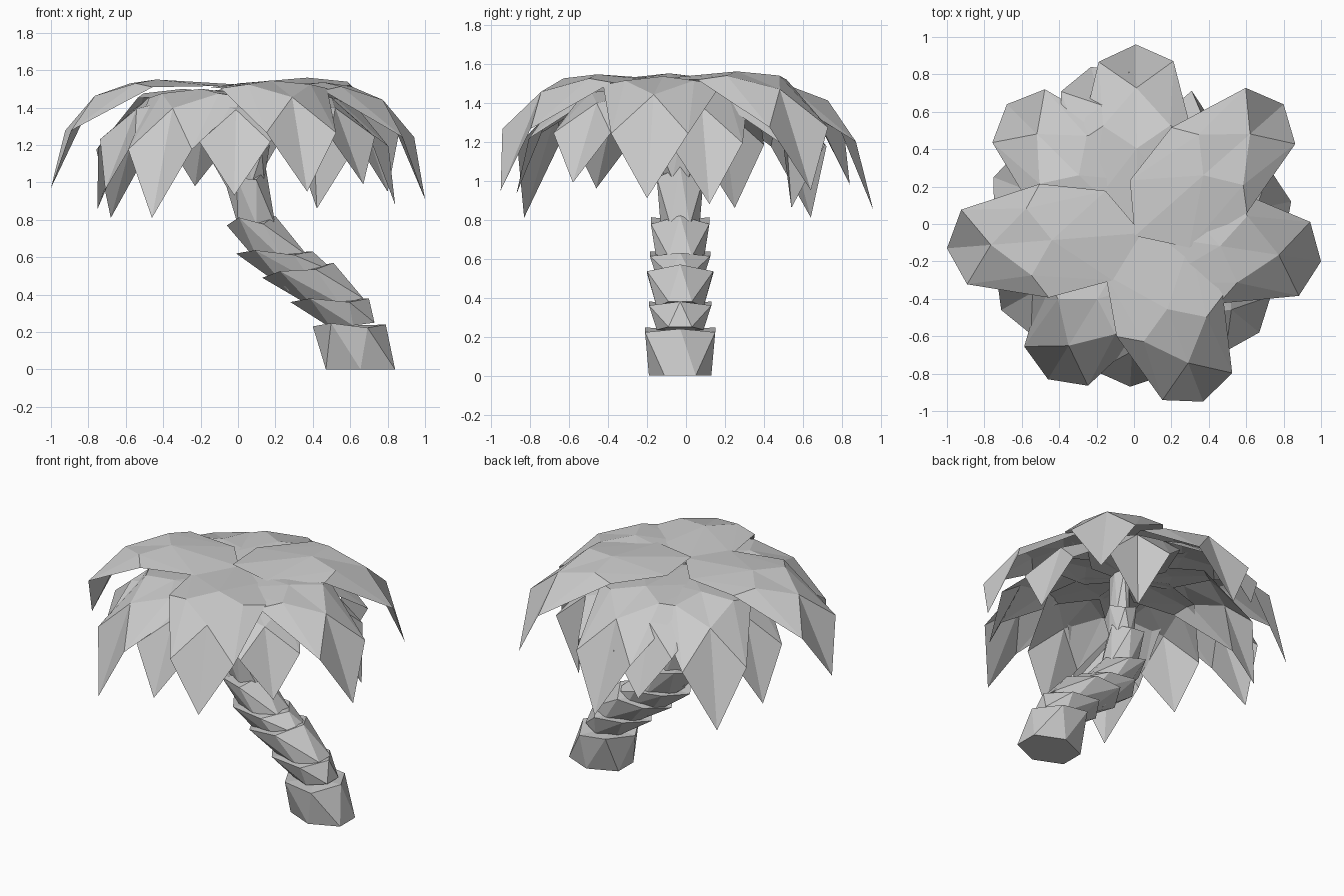
import bpy, bmesh, math
from mathutils import Vector

cube = bpy.data.objects.get("Cube")
if cube:
    bpy.data.objects.remove(cube, do_unlink=True)

grey = bpy.data.materials.new("light_grey")
grey.use_nodes = True
GREY = (0.6, 0.6, 0.6, 1)
grey.diffuse_color = GREY
grey.node_tree.nodes["Principled BSDF"].inputs["Base Color"].default_value = GREY


def finish(name, bm, closed):
    if closed:
        bmesh.ops.recalc_face_normals(bm, faces=bm.faces)
    mesh = bpy.data.meshes.new(name)
    bm.to_mesh(mesh)
    bm.free()
    mesh.materials.append(grey)
    ob = bpy.data.objects.new(name, mesh)
    bpy.context.collection.objects.link(ob)


# One leaf: drooping shield shape (along, across, fraction of droop)
SPINE = {"root": (-0.02, 0, 0.05), "ridge": (0.45, 0, 0.0),
         "bend": (0.77, 0, 0.15), "tip": (1, 0, 1)}
SIDE = {"base": (0.15, 0.24, 0.06), "mid": (0.57, 0.18, 0.035),
        "wide": (0.49, 0.305, 0.07), "shoulder": (0.91, 0.20, 0.47)}
PANELS = [("root", "ridge", "base"), ("base", "ridge", "mid"),
          ("ridge", "bend", "mid"), ("base", "mid", "wide"),
          ("wide", "mid", "shoulder"), ("mid", "bend", "shoulder"),
          ("bend", "tip", "shoulder")]
CROWN = Vector((0.02, -0.05, 0))


def leaf(name, tip, top, width=1.0, curl=0.0):
    tip = Vector(tip)
    along = Vector((tip.x, tip.y, 0)) - CROWN
    across = Vector((-along.y, along.x, 0)).normalized() * width
    droop = Vector((0, 0, top - tip.z))
    origin = CROWN + Vector((0, 0, top))
    bm = bmesh.new()

    def point(u, w, d):
        return bm.verts.new(origin + along * u + across * w - droop * d)

    spine = {k: point(*p) for k, p in SPINE.items()}
    spine["tip"].co -= along * curl
    for s in (1, -1):
        verts = dict(spine)
        verts.update({k: point(u, w * s, d) for k, (u, w, d) in SIDE.items()})
        for panel in PANELS:
            bm.faces.new([verts[k] for k in panel][::s])
    finish(name, bm, False)


# Upper crown: tip position and height of the leaf top
UPPER = [((-1.0, -0.13, 0.97), 1.55), ((0.37, -0.95, 0.95), 1.545),
         ((1.0, -0.2, 0.91), 1.535), ((0.80, 0.64, 0.95), 1.56),
         ((0.01, 0.96, 0.85), 1.51), ((-0.68, 0.64, 0.81), 1.50),
         ((-0.46, -0.83, 0.81), 1.50)]
for i, (tip, top) in enumerate(UPPER):
    leaf(f"upper_leaf_{i + 1}", tip, top)

# Lower crown fills the gaps between the upper leaves; one tip curls inward
LOWER = [((0.84, 0.12, 0.88), 0), ((0.67, -0.58, 0.99), 0),
         ((-0.02, -0.87, 0.93), 0), ((-0.71, -0.46, 0.96), 0),
         ((-0.75, 0.25, 0.86), 0), ((-0.23, 0.84, 0.98), 0),
         ((0.51, 0.67, 0.86), 0.18)]
for i, (tip, curl) in enumerate(LOWER):
    leaf(f"lower_leaf_{i + 1}", tip, 1.47, 0.95, curl)


# Trunk: flared hexagonal segments, the rim twisted half a side from the foot
def segment(name, bl, br, tl, tr, half_low, half_high, jag):
    bm = bmesh.new()

    def ring(left, right, half, lift, turn):
        left, right = Vector((left[0], -0.03, left[1])), Vector((right[0], -0.03, right[1]))
        centre, axis = (left + right) / 2, (right - left) / 2
        angles = [math.radians(turn + 60 * k) for k in range(6)]
        wide = max(math.cos(a) for a in angles)
        deep = max(math.sin(a) for a in angles)
        verts = []
        for k, a in enumerate(angles):
            pos = centre + axis * (math.cos(a) / wide)
            pos += Vector((0, half * math.sin(a) / deep, lift * (-1) ** k))
            verts.append(bm.verts.new(pos))
        return verts

    low, high = ring(bl, br, half_low, 0, 30), ring(tl, tr, half_high, jag, 0)
    for k in range(6):
        n = (k + 1) % 6
        bm.faces.new((low[k], low[n], high[n]))
        bm.faces.new((low[k], high[n], high[k]))
    bm.faces.new(low[::-1])
    hub = bm.verts.new(sum((v.co for v in high), Vector()) / 6)
    for k in range(6):
        bm.faces.new((high[k], high[(k + 1) % 6], hub))
    finish(name, bm, True)


SEGMENTS = [
    ((0.47, 0), (0.84, 0), (0.40, 0.24), (0.79, 0.23), 0.16, 0.18, 0.01),
    ((0.50, 0.22), (0.73, 0.25), (0.28, 0.37), (0.70, 0.37), 0.12, 0.16, 0.01),
    ((0.42, 0.32), (0.67, 0.38), (0.13, 0.50), (0.51, 0.56), 0.12, 0.17, 0.01),
    ((0.27, 0.42), (0.52, 0.52), (-0.01, 0.63), (0.40, 0.62), 0.11, 0.155, 0.01),
    ((0.12, 0.56), (0.37, 0.61), (-0.06, 0.79), (0.20, 0.80), 0.12, 0.15, 0.02),
    ((0.00, 0.77), (0.20, 0.77), (-0.06, 0.99), (0.15, 1.05), 0.10, 0.12, 0.02),
    ((0.01, 0.99), (0.14, 1.01), (0.00, 1.17), (0.17, 1.18), 0.08, 0.10, 0.02),
    ((0.04, 1.14), (0.14, 1.16), (0.05, 1.45), (0.13, 1.45), 0.07, 0.07, 0.01),
]
for i, args in enumerate(SEGMENTS):
    segment(f"trunk_segment_{i + 1}", *args)
